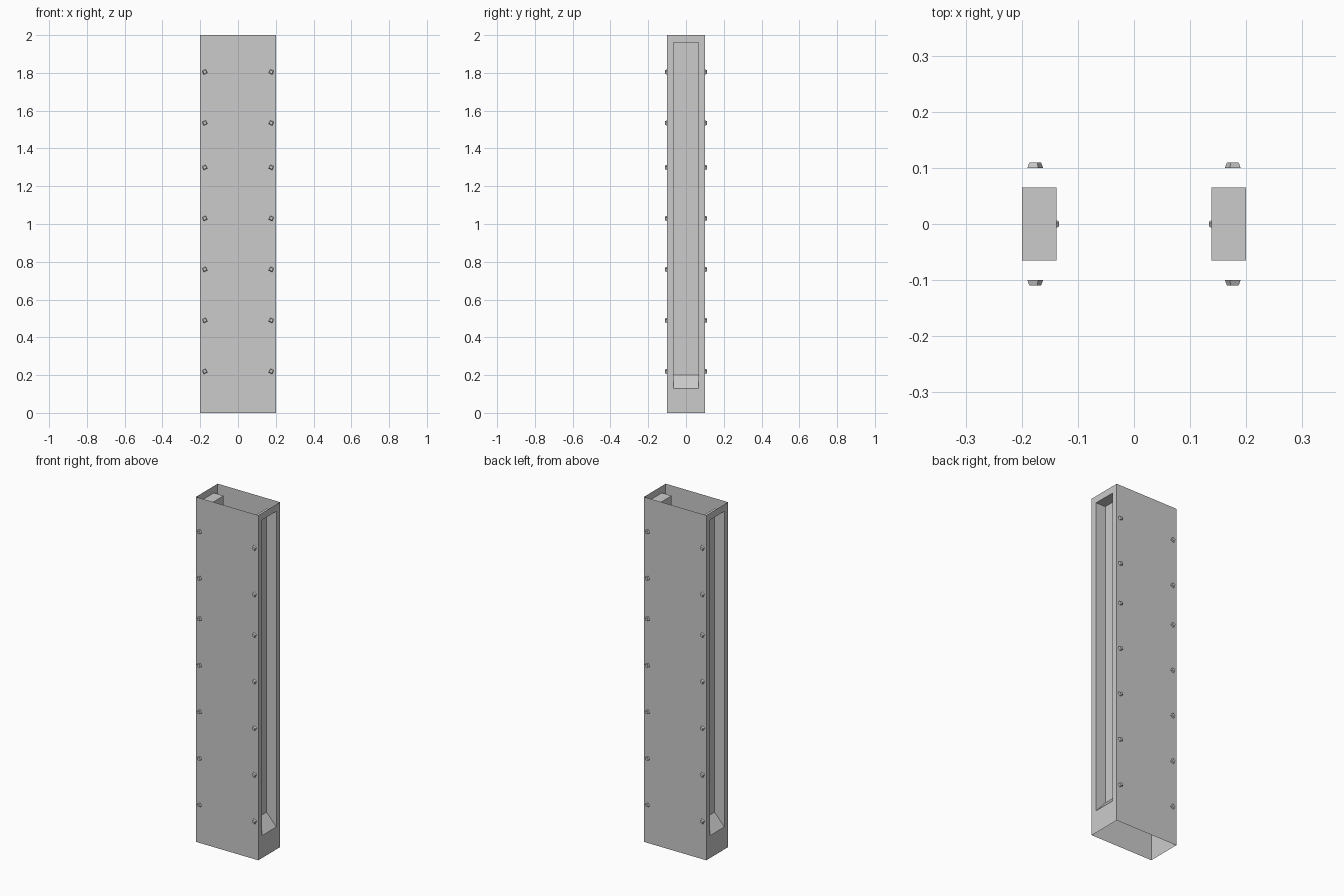
import bpy
import bmesh
import math

cube = bpy.data.objects.get("Cube")
if cube:
    bpy.data.objects.remove(cube)

HALF_W, HALF_D, HEIGHT = 0.2, 0.1, 2.0
SLOT_Y, SLOT_LOW, SLOT_TOP = 0.065, 0.13, 1.96
INNER_X, INNER_LOW = 0.138, 0.2
BOLT_HEIGHTS = (0.22, 0.49, 0.76, 1.03, 1.30, 1.535, 1.805)

steel = bpy.data.materials.new("grey steel")
steel.use_nodes = True
grey = (0.6, 0.6, 0.6, 1)
steel.diffuse_color = grey
steel.node_tree.nodes["Principled BSDF"].inputs["Base Color"].default_value = grey


def finish(name, bm):
    """Turn a bmesh into a named steel object."""
    bmesh.ops.remove_doubles(bm, verts=bm.verts, dist=0.0001)
    bmesh.ops.recalc_face_normals(bm, faces=bm.faces)
    mesh = bpy.data.meshes.new(name)
    bm.to_mesh(mesh)
    bm.free()
    mesh.materials.append(steel)
    obj = bpy.data.objects.new(name, mesh)
    bpy.context.collection.objects.link(obj)
    return obj


def loop(bm, x, y, low, top):
    """Rectangle of vertices in a plane of constant x."""
    corners = ((-y, low), (y, low), (y, top), (-y, top))
    return [bm.verts.new((x, cy, cz)) for cy, cz in corners]


def bridge(bm, a, b):
    for i in range(4):
        j = (i + 1) % 4
        bm.faces.new((a[i], a[j], b[j], b[i]))


# Open-ended sheet shell with a slotted pocket in each narrow side
bm = bmesh.new()
rims = {}
for side in (-1, 1):
    rim = loop(bm, side * HALF_W, HALF_D, 0, HEIGHT)
    mouth = loop(bm, side * HALF_W, SLOT_Y, SLOT_LOW, SLOT_TOP)
    pocket = loop(bm, side * INNER_X, SLOT_Y, INNER_LOW, SLOT_TOP)
    bridge(bm, rim, mouth)
    bridge(bm, mouth, pocket)
    bm.faces.new(pocket)
    rims[side] = rim
for a, b in ((0, 3), (1, 2)):
    bm.faces.new((rims[-1][a], rims[1][a], rims[1][b], rims[-1][b]))
finish("beam_shell", bm)


def stud(bm, place, base, tip, height, turn):
    """Tapered four-sided stud; place maps (u, v, out) to the model."""
    rings = []
    for radius, out in ((base, 0), (tip, height)):
        angles = [turn + i * math.pi / 2 for i in range(4)]
        rings.append([bm.verts.new(place(radius * math.cos(t), radius * math.sin(t), out))
                      for t in angles])
    bridge(bm, *rings)
    bm.faces.new(rings[1])


# Rows of square bolt heads on the two broad faces
for face, facing in (("front", -1), ("back", 1)):
    for label, side in (("right", -1), ("left", 1)):
        bm = bmesh.new()
        for z in BOLT_HEIGHTS:
            stud(bm, lambda u, v, out: (side * (0.176 - u), facing * (HALF_D + out), z + v),
                 0.0148, 0.011, 0.01, math.radians(70))
        finish(f"{face}_{label}_bolts", bm)

# Small studs behind the pockets
for label, side in (("right", -1), ("left", 1)):
    bm = bmesh.new()
    for z in BOLT_HEIGHTS:
        stud(bm, lambda u, v, out: (side * (INNER_X - out), u, z + v),
             0.007, 0.005, 0.004, math.radians(70))
    finish(f"{label}_inner_studs", bm)
